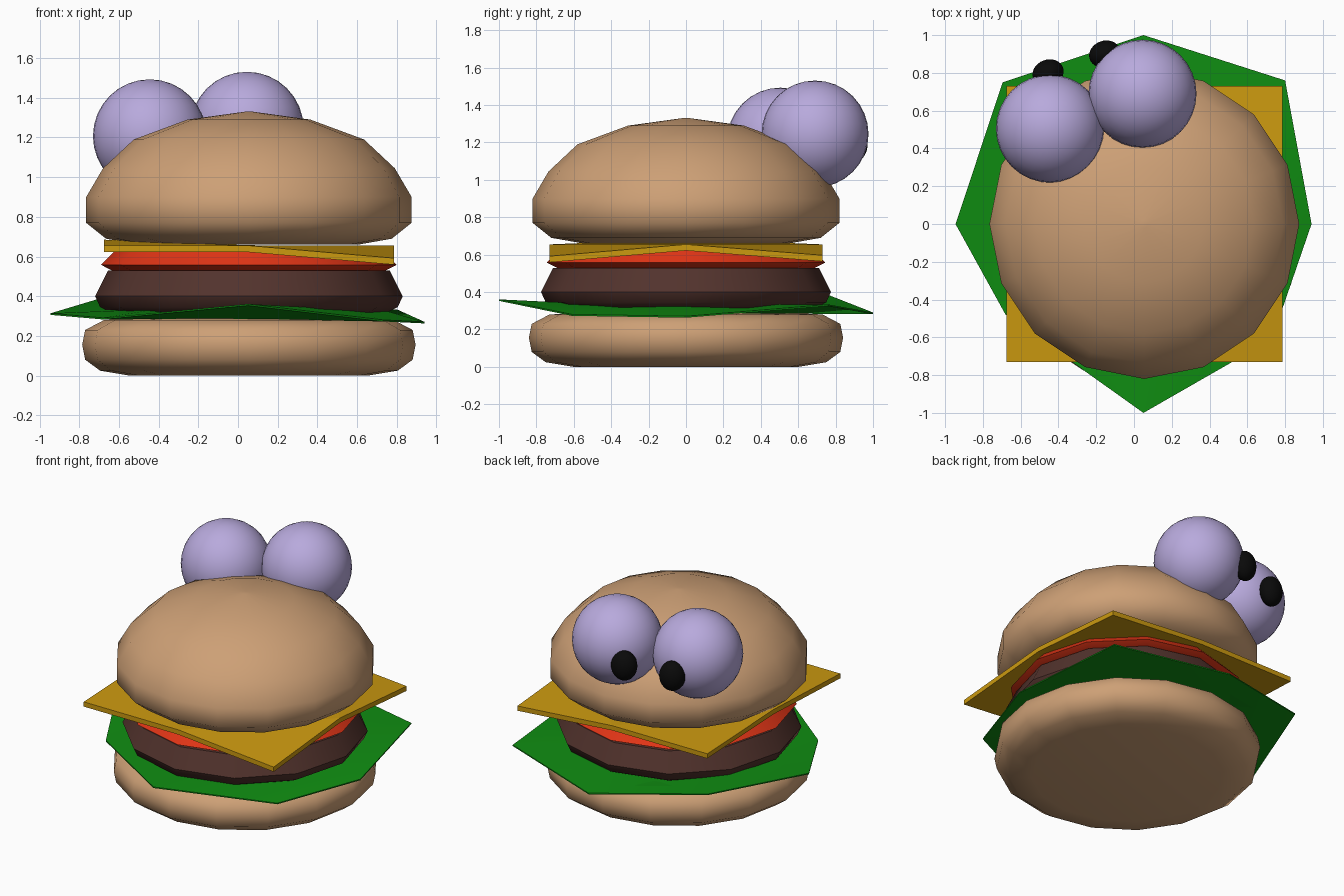
import bpy, bmesh, math
from mathutils import Vector

if "Cube" in bpy.data.objects:
    bpy.data.objects.remove(bpy.data.objects["Cube"])

CX = 0.055  # shared axis of the stack


def material(name, rgb):
    m = bpy.data.materials.new(name)
    m.diffuse_color = (*rgb, 1)
    m.use_nodes = True
    m.node_tree.nodes["Principled BSDF"].inputs["Base Color"].default_value = m.diffuse_color
    return m


BUN = material("bun", (0.61, 0.35, 0.18))
GREEN = material("lettuce", (0.005, 0.27, 0.006))
MEAT = material("patty", (0.085, 0.033, 0.026))
RED = material("tomato", (0.75, 0.035, 0.008))
YELLOW = material("cheese", (0.60, 0.32, 0.005))
LILAC = material("eye", (0.48, 0.40, 0.72))
BLACK = material("pupil", (0.003, 0.003, 0.003))


def finish(bm, name, mat, angle=None):
    bmesh.ops.recalc_face_normals(bm, faces=bm.faces[:])
    me = bpy.data.meshes.new(name)
    bm.to_mesh(me)
    bm.free()
    ob = bpy.data.objects.new(name, me)
    bpy.context.collection.objects.link(ob)
    me.materials.append(mat)
    if angle:
        bpy.ops.object.select_all(action='DESELECT')
        bpy.context.view_layer.objects.active = ob
        ob.select_set(True)
        bpy.ops.object.shade_smooth_by_angle(angle=math.radians(angle))
    return ob


def loft(bm, rings):
    """Skin a stack of equal-length point rings and cap both ends."""
    loops = [[bm.verts.new(p) for p in ring] for ring in rings]
    n = len(loops[0])
    for a, b in zip(loops, loops[1:]):
        for i in range(n):
            j = (i + 1) % n
            bm.faces.new((a[i], a[j], b[j], b[i]))
    for end in (loops[0], loops[-1]):
        bm.faces.new(end)


def circle(r, z, n):
    return [(CX + r * math.cos(math.tau * i / n), r * math.sin(math.tau * i / n), z)
            for i in range(n)]


def turned(name, profile, n, mat, angle):
    bm = bmesh.new()
    loft(bm, [circle(r, z, n) for r, z in profile])
    return finish(bm, name, mat, angle)


# Buns, patty and tomato: lathed profiles (radius, height)
turned("bottom_bun", [(0.60, 0), (0.75, 0.025), (0.825, 0.08), (0.84, 0.155),
                      (0.825, 0.23), (0.73, 0.28), (0.55, 0.29)], 16, BUN, 60)
turned("top_bun", [(0.55, 0.66), (0.72, 0.69), (0.82, 0.77), (0.82, 0.90), (0.735, 1.045),
                   (0.58, 1.19), (0.31, 1.29), (0.02, 1.33)], 16, BUN, 60)
turned("patty", [(0.68, 0.31), (0.75, 0.345), (0.775, 0.40), (0.71, 0.53)], 12, MEAT, 40)
turned("tomato", [(0.69, 0.53), (0.745, 0.558), (0.68, 0.625)], 12, RED, 30)

# Lettuce: wavy eight-pointed leaf, thick inside and thin at the rim
tips = [(0.94, 0, 0.267), (0.80, 0.76, 0.33), (0.05, 1.0, 0.287), (-0.695, 0.75, 0.385),
        (-0.945, 0, 0.31), (-0.68, -0.48, 0.287), (0.05, -1.0, 0.357), (0.73, -0.61, 0.277)]
bm = bmesh.new()
loft(bm, [circle(0.62, 0.285, 8),
          [(x, y, z - 0.004) for x, y, z in tips],
          [(x, y, z + 0.004) for x, y, z in tips],
          circle(0.66, 0.335, 8)])
finish(bm, "lettuce", GREEN, 30)

# Cheese: square slice with drooping corners
heights = [[0.655, 0.655, 0.592], [0.685, 0.657, 0.655], [0.655, 0.655, 0.597]]
bm = bmesh.new()
grid = [[bm.verts.new((CX + 0.73 * (i - 1), 0.73 * (j - 1), heights[j][i]))
         for i in range(3)] for j in range(3)]
for j in range(2):
    for i in range(2):
        q = [grid[j][i], grid[j][i + 1], grid[j + 1][i + 1], grid[j + 1][i]]
        # fold each quarter across its corner, between edge midpoints
        k = 1 if i == j else 0
        q = q[k:] + q[:k]
        bm.faces.new((q[0], q[1], q[2]))
        bm.faces.new((q[0], q[2], q[3]))
top = bm.faces[:]
res = bmesh.ops.extrude_face_region(bm, geom=top, use_keep_orig=True)
for v in res["geom"]:
    if isinstance(v, bmesh.types.BMVert):
        v.co.z -= 0.033
finish(bm, "cheese", YELLOW)


def ball(name, centre, size, mat, turn=0):
    bpy.ops.mesh.primitive_uv_sphere_add(segments=32, ring_count=16, location=centre,
                                         rotation=(0, 0, turn))
    ob = bpy.context.object
    ob.name = name
    ob.scale = size
    ob.data.materials.append(mat)
    bpy.ops.object.shade_smooth()


# Eyes and pupils on the back of the top bun
for side, eye, pupil in (("outer", (-0.445, 0.505, 1.207), (-0.455, 0.80, 1.165)),
                         ("inner", (0.045, 0.69, 1.245), (-0.155, 0.90, 1.195))):
    ball(side + "_eye", eye, (0.286,) * 3, LILAC)
    ball(side + "_pupil", pupil, (0.084, 0.07, 0.1), BLACK, math.radians(20))
